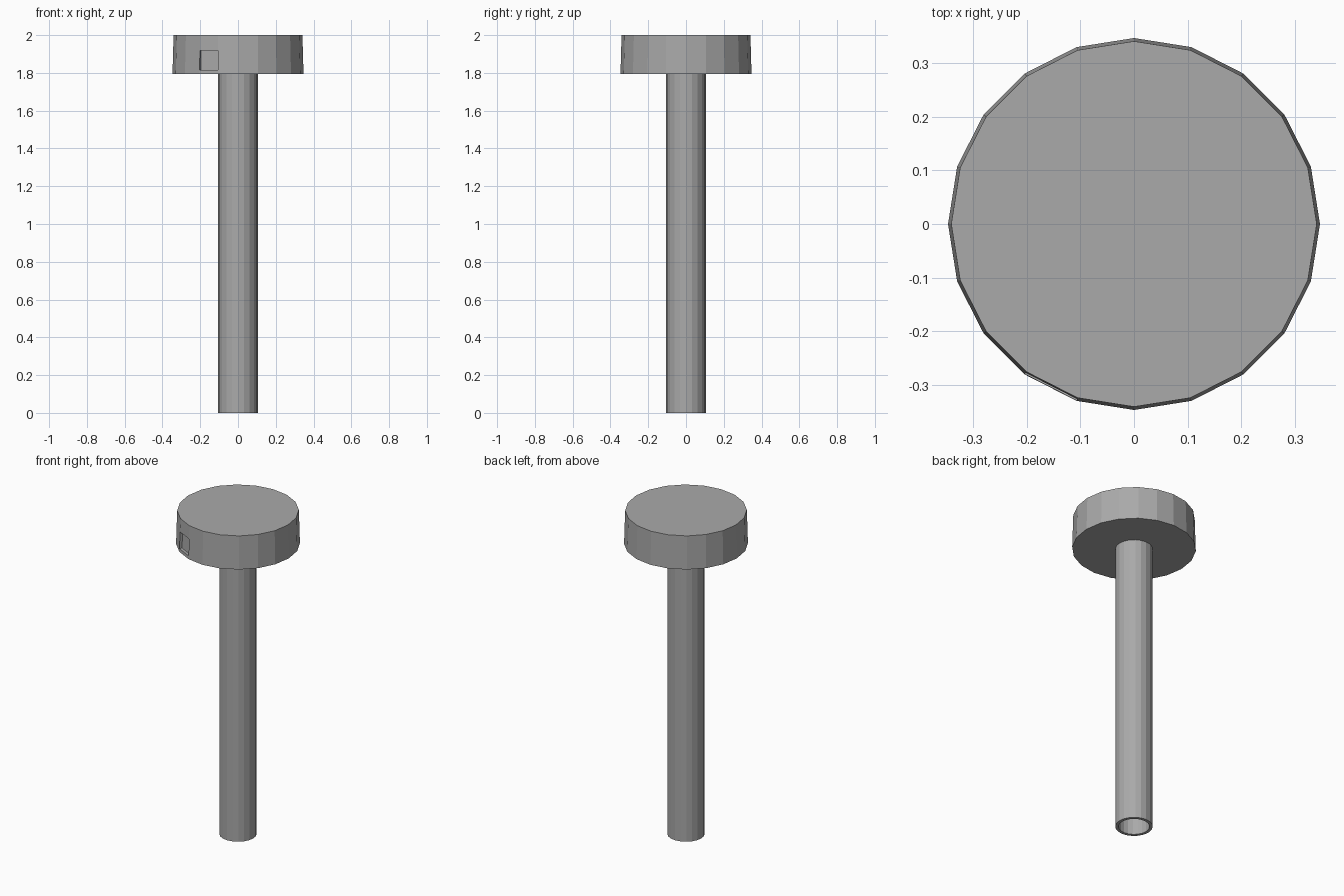
import bpy
import bmesh
from math import cos, sin, pi
from mathutils import Vector

cube = bpy.data.objects.get("Cube")
if cube:
    bpy.data.objects.remove(cube, do_unlink=True)

SIDES = 20
HEAD_BOTTOM, HEAD_TOP = 1.795, 2.0

grey = bpy.data.materials.new("plain grey")
grey.use_nodes = True
grey.diffuse_color = (0.4, 0.4, 0.4, 1)
bsdf = next(n for n in grey.node_tree.nodes if n.type == 'BSDF_PRINCIPLED')
bsdf.inputs["Base Color"].default_value = grey.diffuse_color
bsdf.inputs["Roughness"].default_value = 0.8


def ring(bm, radius, z):
    return [bm.verts.new((radius * cos(2 * pi * i / SIDES),
                          radius * sin(2 * pi * i / SIDES), z)) for i in range(SIDES)]


def bridge(bm, lower, upper):
    return [bm.faces.new((lower[i], lower[(i + 1) % SIDES],
                          upper[(i + 1) % SIDES], upper[i])) for i in range(SIDES)]


def finish(bm, name):
    bmesh.ops.recalc_face_normals(bm, faces=bm.faces)
    mesh = bpy.data.meshes.new(name)
    bm.to_mesh(mesh)
    bm.free()
    mesh.materials.append(grey)
    obj = bpy.data.objects.new(name, mesh)
    bpy.context.collection.objects.link(obj)
    return obj


# Hollow shaft, open at the foot and closed by the head
bm = bmesh.new()
outer_low, outer_high = ring(bm, 0.105, 0), ring(bm, 0.105, HEAD_BOTTOM)
inner_low, inner_high = ring(bm, 0.087, 0), ring(bm, 0.087, HEAD_BOTTOM)
bridge(bm, outer_low, outer_high)
bridge(bm, inner_high, inner_low)
bridge(bm, inner_low, outer_low)
bridge(bm, outer_high, inner_high)
finish(bm, "shaft")

# Slightly tapered disc head; rings at the notch heights leave a window-sized facet
bm = bmesh.new()
levels = (HEAD_BOTTOM, 1.815, 1.918, HEAD_TOP)
rings = []
for z in levels:
    t = (z - HEAD_BOTTOM) / (HEAD_TOP - HEAD_BOTTOM)
    rings.append(ring(bm, 0.347 - 0.006 * t, z))
bands = [bridge(bm, a, b) for a, b in zip(rings, rings[1:])]
bm.faces.new(rings[0][::-1])
bm.faces.new(rings[-1])

# Shallow notch pressed into one facet at the front right
facet = bands[1][13]
facet.normal_update()
inward = -Vector((facet.normal.x, facet.normal.y, 0)).normalized() * 0.016
corners = list(facet.verts)
bm.faces.remove(facet)
inner = [bm.verts.new(v.co + inward) for v in corners]
bm.faces.new(inner)
for i in range(4):
    j = (i + 1) % 4
    bm.faces.new((corners[i], corners[j], inner[j], inner[i]))
finish(bm, "head")
